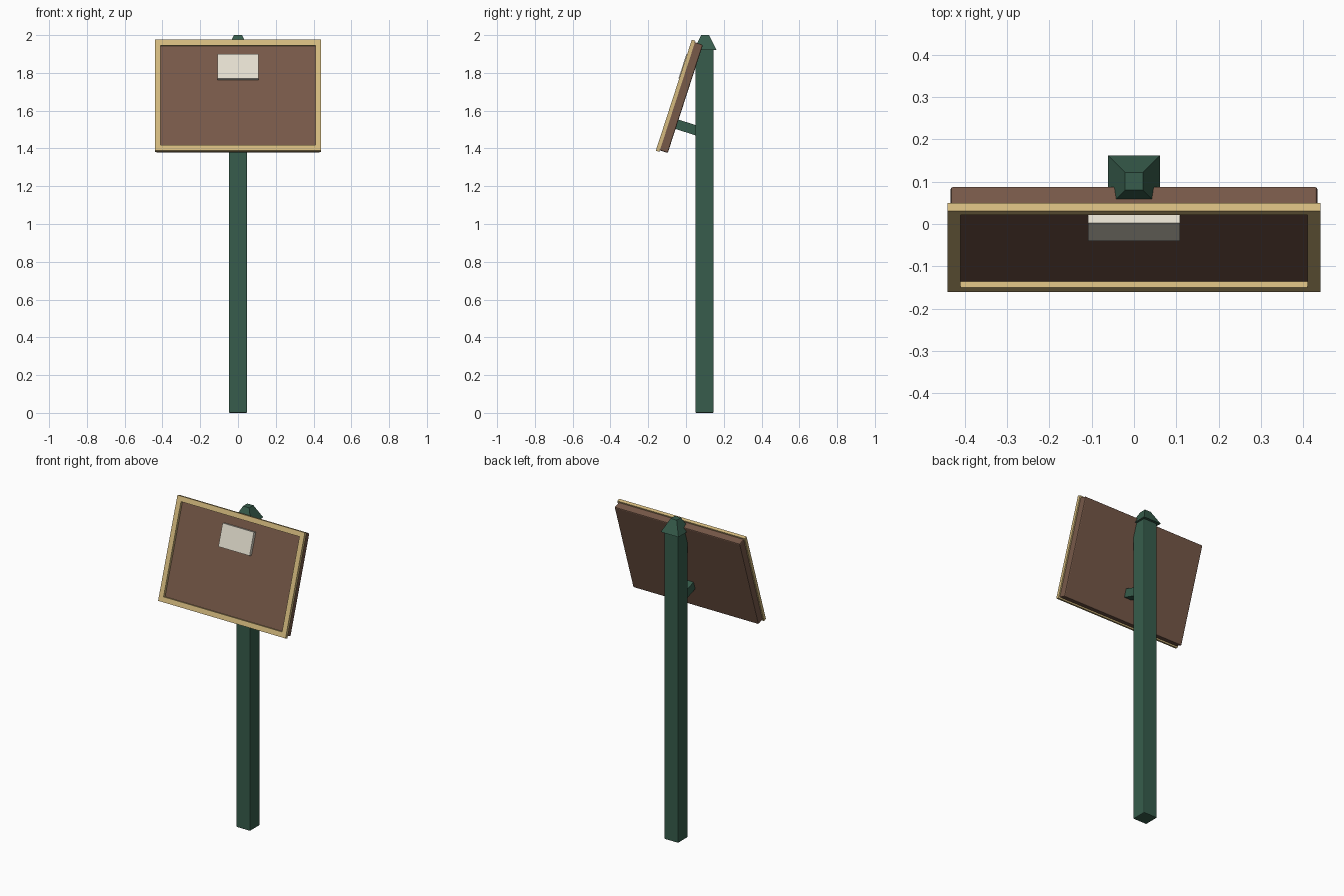
import bpy, bmesh, math
from mathutils import Matrix, Vector

if "Cube" in bpy.data.objects:
    bpy.data.objects.remove(bpy.data.objects["Cube"])

TILT = math.radians(18)


def material(name, rgb):
    m = bpy.data.materials.new(name)
    m.diffuse_color = (*rgb, 1)
    m.use_nodes = True
    m.node_tree.nodes["Principled BSDF"].inputs["Base Color"].default_value = m.diffuse_color
    return m


green = material("dark green paint", (0.038, 0.108, 0.072))
brown = material("brown board", (0.185, 0.10, 0.066))
gold = material("pale wood trim", (0.66, 0.49, 0.21))
white = material("paper white", (0.78, 0.74, 0.63))

# Board frame of reference: origin at the bottom front edge of the trim,
# local x = width, local y = depth behind the trim front, local z = up the board
BOARD = Matrix.Translation((0, -0.16, 1.388)) @ Matrix.Rotation(-TILT, 4, 'X')


def finish(name, bm, mat, matrix=Matrix(), bevel=0):
    bmesh.ops.recalc_face_normals(bm, faces=bm.faces)
    bm.transform(matrix)
    me = bpy.data.meshes.new(name)
    bm.to_mesh(me)
    bm.free()
    me.materials.append(mat)
    ob = bpy.data.objects.new(name, me)
    bpy.context.collection.objects.link(ob)
    if bevel:
        b = ob.modifiers.new("bevel", 'BEVEL')
        b.width, b.segments = bevel, 2
    return ob


def box(name, lo, hi, mat, matrix=Matrix(), bevel=0):
    lo, hi = Vector(lo), Vector(hi)
    bm = bmesh.new()
    bmesh.ops.create_cube(bm, size=1)
    bm.transform(Matrix.Translation((lo + hi) / 2) @ Matrix.Diagonal((*(hi - lo), 1)))
    return finish(name, bm, mat, matrix, bevel)


# Post with softened edges
box("post", (-0.048, 0.05, 0), (0.048, 0.146, 1.93), green, bevel=0.005)

# Truncated pyramid cap
bm = bmesh.new()
bmesh.ops.create_cone(bm, cap_ends=True, segments=4, radius1=0.061 * math.sqrt(2),
                      radius2=0.021 * math.sqrt(2), depth=0.08)
bm.transform(Matrix.Translation((0, 0.101, 1.96)) @ Matrix.Rotation(math.pi / 4, 4, 'Z'))
finish("post_cap", bm, green)

# Backing board
box("board", (-0.433, 0.016, 0.008), (0.433, 0.064, 0.61), brown, BOARD, bevel=0.006)

# Raised trim: a ring of four bars with mitred corners
W, H, B, D = 0.44, 0.618, 0.031, 0.02
bm = bmesh.new()
rings = []
for inset, depth in ((0, 0), (0, D), (B, D), (B, 0)):
    x, z0, z1 = W - inset, inset, H - inset
    rings.append([bm.verts.new((px, depth, pz))
                  for px, pz in ((-x, z0), (x, z0), (x, z1), (-x, z1))])
for i in range(4):
    a, b = rings[i], rings[(i + 1) % 4]
    for j in range(4):
        k = (j + 1) % 4
        bm.faces.new((a[j], a[k], b[k], b[j]))
finish("trim", bm, gold, BOARD)

# Notice pinned to the board
box("notice", (-0.108, -0.004, 0.400), (0.108, 0.017, 0.538), white, BOARD)

# Lower support bracket between board and post
box("bracket", (-0.025, 0.06, 0.142), (0.025, 0.20, 0.194), green, BOARD)
